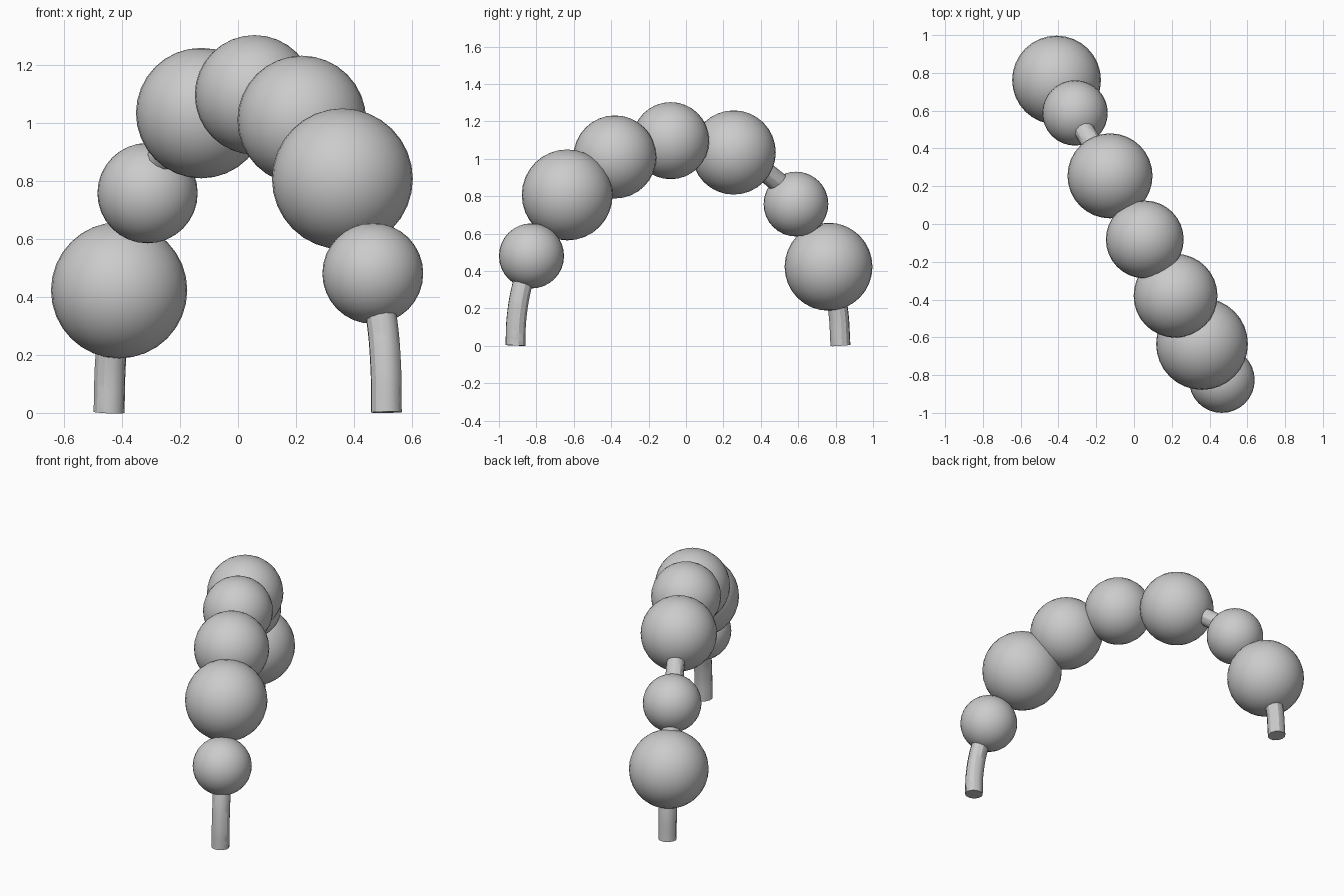
import bpy
from mathutils import Vector

default = bpy.data.objects.get("Cube")
if default:
    bpy.data.objects.remove(default, do_unlink=True)

# Beads along the arch: x, y, z, radius
BEADS = [
    (0.465, -0.826, 0.481, 0.174),
    (0.36, -0.635, 0.807, 0.243),
    (0.22, -0.38, 1.01, 0.222),
    (0.057, -0.082, 1.097, 0.206),
    (-0.127, 0.255, 1.034, 0.225),
    (-0.312, 0.588, 0.758, 0.173),
    (-0.41, 0.762, 0.423, 0.235),
]


def smooth(obj):
    bpy.ops.object.select_all(action="DESELECT")
    obj.select_set(True)
    bpy.context.view_layer.objects.active = obj
    bpy.ops.object.shade_smooth_by_angle()


def bead(index, x, y, z, radius):
    bpy.ops.mesh.primitive_uv_sphere_add(
        segments=32, ring_count=16, radius=radius, location=(x, y, z))
    obj = bpy.context.object
    obj.name = f"bead_{index}"
    smooth(obj)


for i, values in enumerate(BEADS, 1):
    bead(i, *values)

# Curved rod threaded through the beads, standing on both ends
path = [Vector((0.512, -0.912, 0.002)), Vector((0.51, -0.906, 0.15)),
        Vector((0.496, -0.877, 0.32))]
path += [Vector(b[:3]) for b in BEADS[:5]]
path += [Vector((-0.248, 0.468, 0.895)), Vector((-0.33, 0.61, 0.755)),
         Vector((-0.41, 0.762, 0.423)), Vector((-0.438, 0.812, 0.2)),
         Vector((-0.445, 0.826, 0.002))]

curve = bpy.data.curves.new("rod", "CURVE")
curve.dimensions = "3D"
curve.bevel_depth = 0.054
curve.bevel_resolution = 4
curve.resolution_u = 8
curve.use_fill_caps = True
spline = curve.splines.new("BEZIER")
spline.bezier_points.add(len(path) - 1)
for point, co in zip(spline.bezier_points, path):
    point.co = co
    point.handle_left_type = point.handle_right_type = "AUTO"

rod = bpy.data.objects.new("rod", curve)
bpy.context.collection.objects.link(rod)
bpy.ops.object.select_all(action="DESELECT")
rod.select_set(True)
bpy.context.view_layer.objects.active = rod
bpy.ops.object.convert(target="MESH")
smooth(bpy.context.object)
